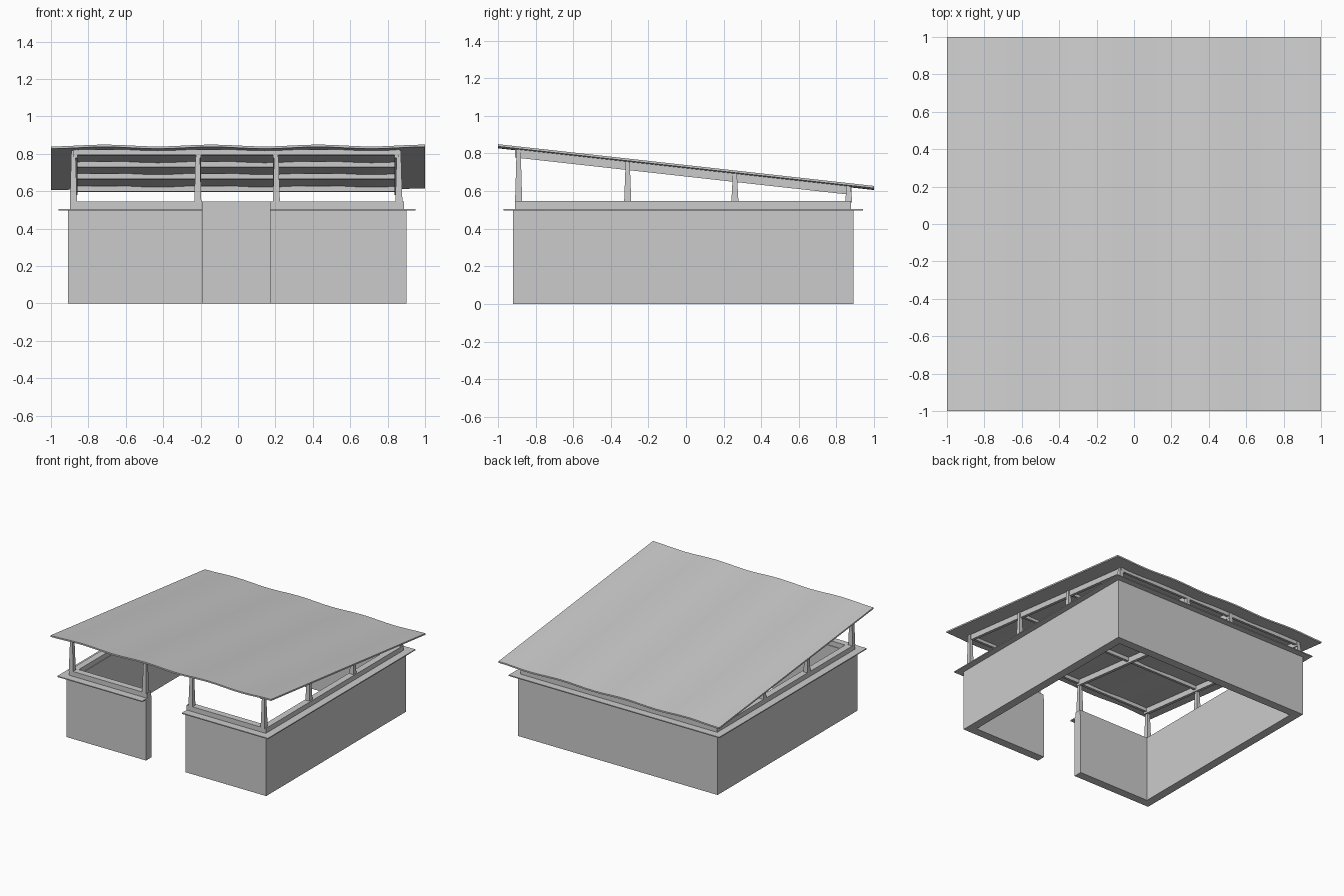
import bpy, bmesh, math

cube = bpy.data.objects.get("Cube")
if cube:
    bpy.data.objects.remove(cube, do_unlink=True)

grey = bpy.data.materials.new("plain_grey")
grey.use_nodes = True
GREY = (0.6, 0.6, 0.6, 1)
grey.diffuse_color = GREY
grey.node_tree.nodes["Principled BSDF"].inputs["Base Color"].default_value = GREY


def finish(name, bm):
    bmesh.ops.recalc_face_normals(bm, faces=bm.faces)
    mesh = bpy.data.meshes.new(name)
    bm.to_mesh(mesh)
    bm.free()
    mesh.materials.append(grey)
    obj = bpy.data.objects.new(name, mesh)
    bpy.context.collection.objects.link(obj)
    return obj


def extrude_outline(name, outline, z0, z1):
    """Flat outline raised into a solid."""
    bm = bmesh.new()
    face = bm.faces.new([bm.verts.new((x, y, z0)) for x, y in outline])
    grown = bmesh.ops.extrude_face_region(bm, geom=[face])
    verts = [v for v in grown["geom"] if isinstance(v, bmesh.types.BMVert)]
    bmesh.ops.translate(bm, verts=verts, vec=(0, 0, z1 - z0))
    return finish(name, bm)


X0, X1, Y0, Y1 = -0.91, 0.90, -0.92, 0.89   # outside of the walls
GAP0, GAP1 = -0.19, 0.17                    # doorway


def c_ring(out, inn):
    """Rectangular ring open at the doorway; out and inn are wall offsets."""
    a, b, c, d = X0 - out, X1 + out, Y0 - out, Y1 + out
    e, f, g, h = X0 + inn, X1 - inn, Y0 + inn, Y1 - inn
    return [(GAP0, c), (a, c), (a, d), (b, d), (b, c), (GAP1, c),
            (GAP1, g), (f, g), (f, h), (e, h), (e, g), (GAP0, g)]


# Enclosure, overhanging ledge and sill
extrude_outline("walls", c_ring(0, 0.07), 0, 0.5)
extrude_outline("ledge", c_ring(0.05, 0.07), 0.498, 0.506)
extrude_outline("sill", c_ring(-0.012, 0.065), 0.506, 0.546)


def roof_z(y):
    return 0.7335 - 0.111 * y


def underside(y):
    return roof_z(y) - 0.014


def prism(name, lower, upper):
    """Solid between two matching four-cornered loops."""
    bm = bmesh.new()
    lo = [bm.verts.new(p) for p in lower]
    hi = [bm.verts.new(p) for p in upper]
    bm.faces.new(lo)
    bm.faces.new(hi)
    for i in range(4):
        j = (i + 1) % 4
        bm.faces.new((lo[i], lo[j], hi[j], hi[i]))
    return finish(name, bm)


def square(x, y, half, z):
    return [(x + sx * half, y + sy * half, z)
            for sx, sy in ((-1, -1), (1, -1), (1, 1), (-1, 1))]


def roof_beam(name, xa, xb, ya, yb, depth):
    """Box whose top and bottom follow the roof slope."""
    corners = ((xa, ya), (xb, ya), (xb, yb), (xa, yb))
    prism(name, [(x, y, underside(y) - depth) for x, y in corners],
          [(x, y, underside(y) + 0.004) for x, y in corners])


# Tapered posts around the rim
post_x = (-0.88, -0.215, 0.205, 0.86)
post_y = (-0.89, -0.31, 0.26, 0.865)
for i, x in enumerate(post_x):
    for j, y in enumerate(post_y):
        if i in (0, 3) or j in (0, 3):
            prism(f"post_{i}_{j}", square(x, y, 0.019, 0.54),
                  square(x, y, 0.011, underside(y)))

# Roof frame
for i, x in enumerate((-0.87, -0.21, 0.2, 0.85)):
    roof_beam(f"rafter_{i}", x - 0.012, x + 0.012, -0.91, 0.88, 0.042)
for j, y in enumerate(post_y):
    roof_beam(f"crossbeam_{j}", -0.88, 0.865, y - 0.012, y + 0.012, 0.026)

# Thin sloping roof with a gentle ripple
bm = bmesh.new()
STEPS = 28
rows = []
for k in range(STEPS + 1):
    x = -1 + 2 * k / STEPS
    ripple = -0.005 * math.cos(math.pi * 3.5 * (x + 1))
    rows.append([bm.verts.new((x, y, roof_z(y) + ripple + dz))
                 for y, dz in ((-1, 0), (1, 0), (1, -0.012), (-1, -0.012))])
for p, q in zip(rows, rows[1:]):
    for i in range(4):
        j = (i + 1) % 4
        bm.faces.new((p[i], p[j], q[j], q[i]))
bm.faces.new(rows[0])
bm.faces.new(rows[-1])
roof = finish("roof", bm)
bpy.ops.object.select_all(action="DESELECT")
bpy.context.view_layer.objects.active = roof
roof.select_set(True)
bpy.ops.object.shade_smooth_by_angle(angle=math.radians(30))
